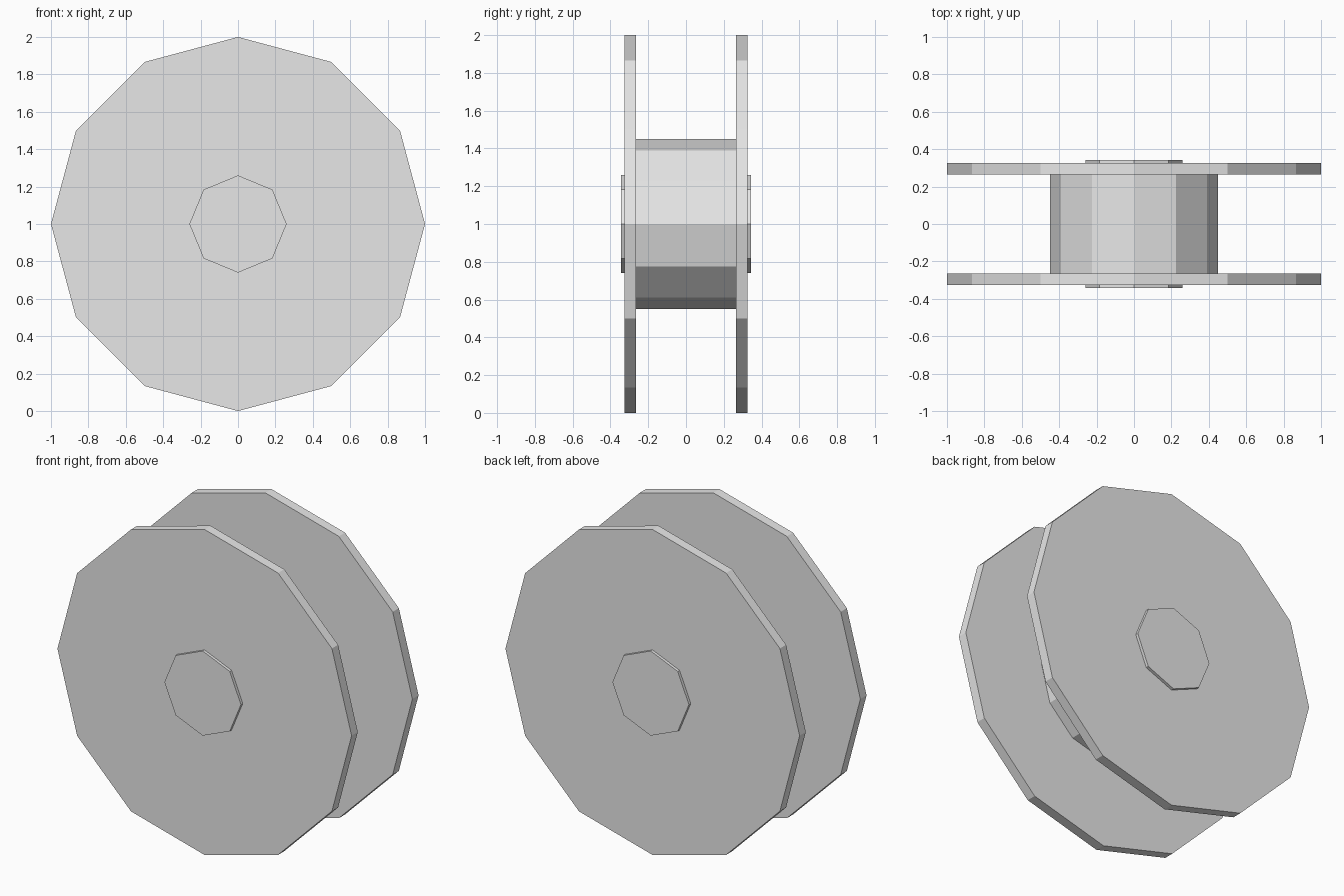
import bpy
from math import radians

cube = bpy.data.objects.get("Cube")
if cube:
    bpy.data.objects.remove(cube, do_unlink=True)

# Single plain grey
grey = bpy.data.materials.new("light_grey")
grey.use_nodes = True
colour = (0.8, 0.8, 0.8, 1)
grey.diffuse_color = colour
grey.node_tree.nodes["Principled BSDF"].inputs["Base Color"].default_value = colour


def drum(name, sides, radius, y_min, y_max):
    """Flat-sided cylinder lying along y, with a corner pointing up."""
    bpy.ops.mesh.primitive_cylinder_add(
        vertices=sides, radius=radius, depth=y_max - y_min,
        location=(0, (y_min + y_max) / 2, 1), rotation=(radians(90), 0, 0))
    part = bpy.context.object
    part.name = name
    part.data.materials.append(grey)
    return part


# Spool core between the flanges
drum("core", 12, 0.45, -0.265, 0.265)

# Wide flanges and the raised axle caps on their outer faces
for side, sign in (("front", -1), ("back", 1)):
    drum(side + "_flange", 12, 1.0, *sorted((sign * 0.265, sign * 0.325)))
    drum(side + "_axle_cap", 8, 0.26, *sorted((sign * 0.325, sign * 0.343)))
